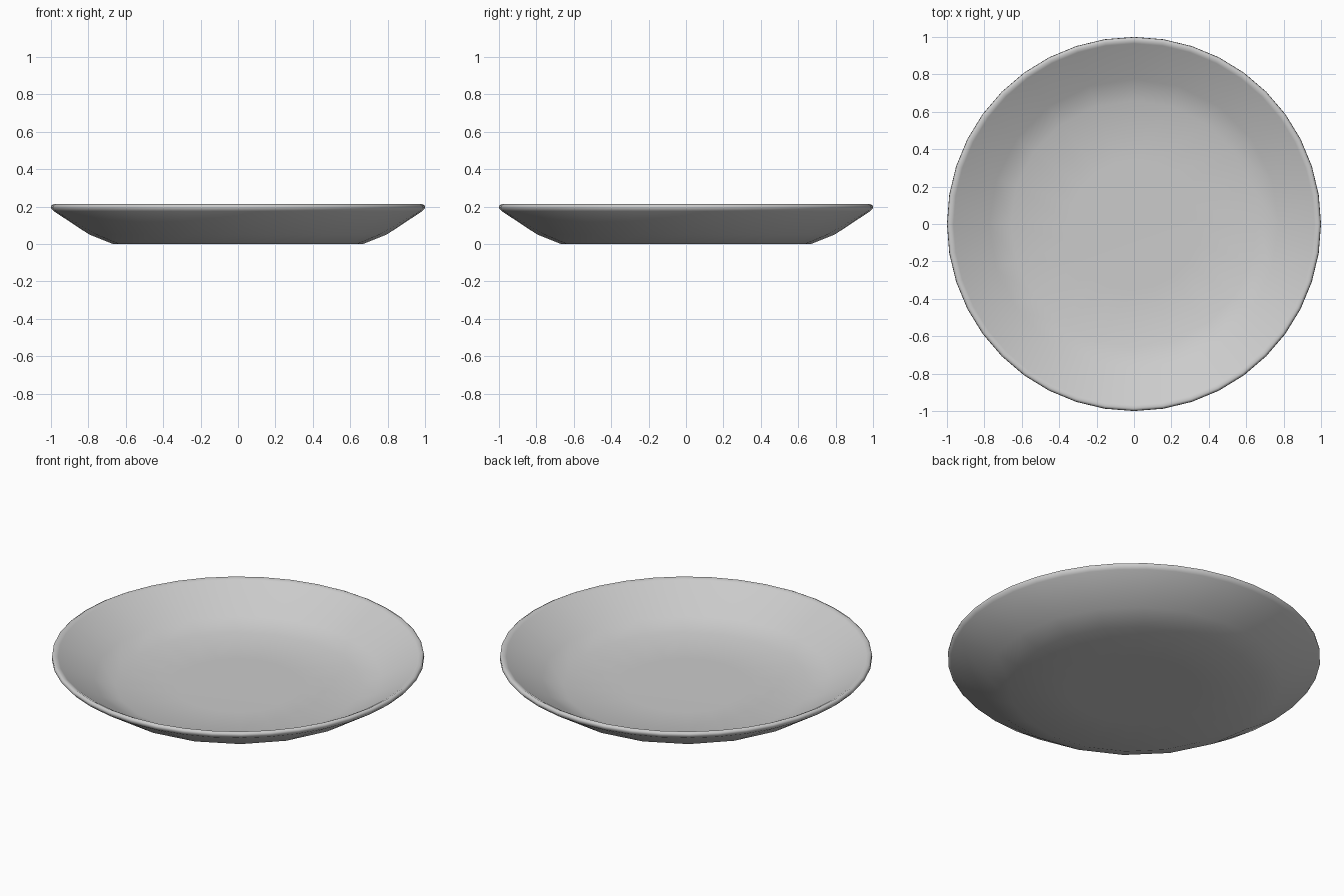
import bpy, bmesh, math

if "Cube" in bpy.data.objects:
    bpy.data.objects.remove(bpy.data.objects["Cube"])

# Profile rings (radius, height, sides): underside, rolled rim, then inside
profile = [
    (0.35, 0.0, 20), (0.67, 0.0, 20), (0.795, 0.05, 20),
    (0.985, 0.175, 40), (1.0, 0.192, 40), (0.998, 0.206, 40), (0.985, 0.213, 40),
    (0.965, 0.203, 40),
    (0.775, 0.078, 20), (0.66, 0.034, 20), (0.34, 0.03, 20),
]

bm = bmesh.new()


def ring(r, z, n):
    return [bm.verts.new((r * math.cos(2 * math.pi * i / n),
                          r * math.sin(2 * math.pi * i / n), z)) for i in range(n)]


def bridge(a, b):
    n, m = len(a), len(b)
    if n > m:
        a, b, n, m = b, a, m, n
    for i in range(n):
        j = (i + 1) % n
        if n == m:
            bm.faces.new((a[i], a[j], b[j], b[i]))
        else:  # coarse ring to a ring with twice the sides
            p, q, s = b[2 * i], b[2 * i + 1], b[(2 * i + 2) % m]
            bm.faces.new((a[i], q, p))
            bm.faces.new((a[i], a[j], q))
            bm.faces.new((a[j], s, q))


# Plate shell
rings = [ring(*p) for p in profile]
for a, b in zip(rings, rings[1:]):
    bridge(a, b)

# Close the underside and the floor of the plate
for loop, z in ((rings[0], 0.0), (rings[-1], 0.03)):
    c = bm.verts.new((0, 0, z))
    for i in range(len(loop)):
        bm.faces.new((c, loop[i], loop[(i + 1) % len(loop)]))

bmesh.ops.recalc_face_normals(bm, faces=bm.faces)
for f in bm.faces:
    f.smooth = True
mesh = bpy.data.meshes.new("plate")
bm.to_mesh(mesh)
bm.free()
bpy.context.collection.objects.link(bpy.data.objects.new("plate", mesh))
